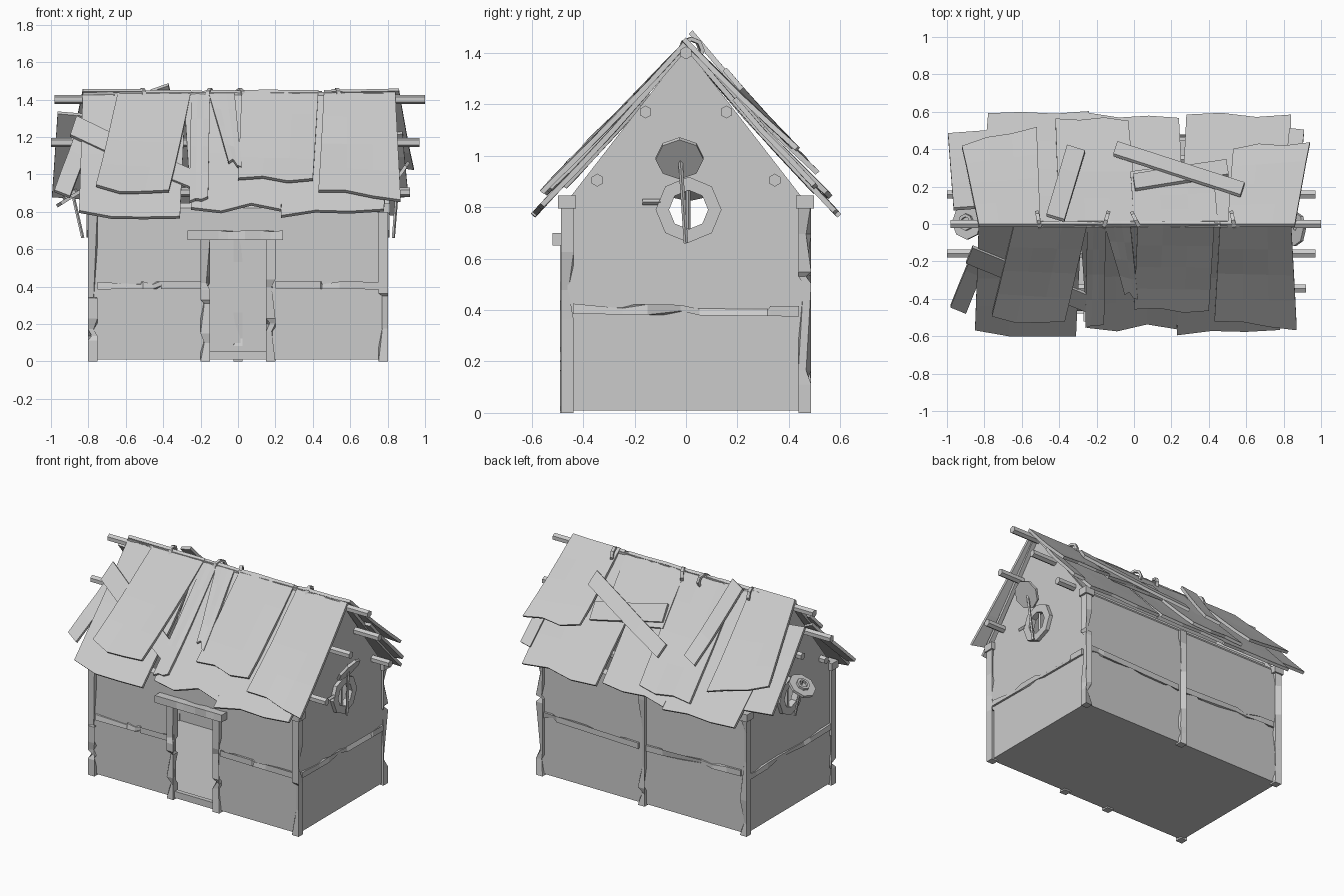
import bpy, bmesh, math, random
from mathutils import Vector, Matrix

random.seed(4)
cube = bpy.data.objects.get("Cube")
if cube:
    bpy.data.objects.remove(cube)

GREY = (0.6, 0.6, 0.6, 1)
mat = bpy.data.materials.new("weathered_grey")
mat.use_nodes = True
mat.diffuse_color = GREY
mat.node_tree.nodes["Principled BSDF"].inputs["Base Color"].default_value = GREY


def finish(name, bm):
    bmesh.ops.recalc_face_normals(bm, faces=bm.faces)
    mesh = bpy.data.meshes.new(name)
    bm.to_mesh(mesh)
    bm.free()
    mesh.materials.append(mat)
    ob = bpy.data.objects.new(name, mesh)
    bpy.context.collection.objects.link(ob)
    return ob


def box(name, lo, hi):
    bm = bmesh.new()
    lo, hi = Vector(lo), Vector(hi)
    bmesh.ops.create_cube(bm, size=1, matrix=Matrix.Translation((lo + hi) / 2) @ Matrix.Diagonal((*(hi - lo), 1)))
    return finish(name, bm)


def rod(name, a, b, r, sides=6):
    """Straight prism between two points."""
    a, b = Vector(a), Vector(b)
    turn = (b - a).to_track_quat('Z', 'Y').to_matrix().to_4x4()
    bm = bmesh.new()
    bmesh.ops.create_cone(bm, cap_ends=True, segments=sides, radius1=r, radius2=r, depth=(b - a).length,
                          matrix=Matrix.Translation((a + b) / 2) @ turn)
    return finish(name, bm)


def timber(name, a, b, u, v, chip=0.02):
    """Squared timber from a to b, half widths u and v, with random chipped corners."""
    a, b, u, v = map(Vector, (a, b, u, v))
    bm = bmesh.new()
    cuts = [0] + sorted(random.uniform(0.08, 0.92) for _ in range(6)) + [1]
    rings = []
    for i, t in enumerate(cuts):
        hit = random.randrange(4) if 0 < i < len(cuts) - 1 else -1
        rings.append([bm.verts.new(a.lerp(b, t) + (u * p + v * q) * (1 - (chip / 0.025 if k == hit else 0)))
                      for k, (p, q) in enumerate([(-1, -1), (1, -1), (1, 1), (-1, 1)])])
    for r, s in zip(rings, rings[1:]):
        for k in range(4):
            bm.faces.new((r[k], r[k - 1], s[k - 1], s[k]))
    bm.faces.new(rings[0])
    bm.faces.new(rings[-1])
    return finish(name, bm)


def cut(target, cutter):
    mod = target.modifiers.new("cut", 'BOOLEAN')
    mod.operation, mod.solver, mod.object = 'DIFFERENCE', 'EXACT', cutter
    bpy.context.view_layer.objects.active = target
    bpy.ops.object.modifier_apply(modifier=mod.name)
    bpy.data.objects.remove(cutter)


# Walls: gabled block, hollowed, with a doorway and two gable windows
X, Y, EAVE, RIDGE = 0.785, 0.465, 0.82, 1.42
bm = bmesh.new()
outline = [(-Y, 0.01), (Y, 0.01), (Y, EAVE), (0, RIDGE), (-Y, EAVE)]
base = bm.faces.new([bm.verts.new((-X, y, z)) for y, z in outline])
grown = bmesh.ops.extrude_face_region(bm, geom=[base])["geom"]
bmesh.ops.translate(bm, vec=(2 * X, 0, 0), verts=[g for g in grown if isinstance(g, bmesh.types.BMVert)])
walls = finish("walls", bm)
cut(walls, box("room", (0.02 - X, 0.02 - Y, 0.03), (X - 0.02, Y - 0.02, 2)))
cut(walls, box("doorway", (-0.16, -0.6, 0.05), (0.16, -0.4, 0.66)))
WIN = 0.79
cut(walls, rod("window_hole", (-1, 0.01, WIN), (1, 0.01, WIN), 0.08, 8))

# Corner posts with caps, back post, door posts, lintel and sill
H = 0.025
for sx in (-1, 1):
    for sy in (-1, 1):
        x, y = sx * 0.777, sy * 0.462
        timber("corner_post", (x, y, 0), (x, y, EAVE), (H, 0, 0), (0, H, 0))
        box("post_cap", (x - 0.035, y - 0.035, 0.795), (x + 0.035, y + 0.035, 0.845))
    timber("door_post", (sx * 0.175, -0.465, 0), (sx * 0.175, -0.465, 0.65), (H, 0, 0), (0, H, 0))
timber("back_post", (0, 0.462, 0), (0, 0.462, EAVE), (H, 0, 0), (0, H, 0))
timber("door_lintel", (-0.27, -0.475, 0.675), (0.24, -0.475, 0.675), (0, 0.045, 0), (0, 0, H), 0.006)
box("door_sill", (-0.15, -0.475, 0.01), (0.15, -0.445, 0.055))

# Chipped mid-height rails on every wall
U, V = (0, 0.014, 0), (0, 0, 0.02)
for sx in (-1, 1):
    timber("front_rail", (sx * 0.2, -Y, 0.41), (sx * 0.75, -Y, 0.405), U, V)
    timber("back_rail", (sx * 0.03, Y, 0.4), (sx * 0.75, Y, 0.42), U, V)
    timber("side_rail", (sx * X, -0.44, 0.405), (sx * X, 0.44, 0.395), (0.014, 0, 0), V)

# Hexagonal ridge pole and purlins poking out of the gables
rod("ridge_pole", (-0.98, 0, 1.4), (1, 0, 1.4), H)
for s in (-1, 1):
    rod("upper_purlin", (-1, s * 0.157, 1.17), (0.97, s * 0.157, 1.17), H)
    rod("lower_purlin", (-0.83, s * 0.345, 0.905), (0.92, s * 0.345, 0.905), H)


# Round windows: octagonal frame, bars, latch, open lid and prop stick
def ring(name, centre, axis, r_out, r_in, depth, sides=8):
    c, n = Vector(centre), Vector(axis).normalized() * depth
    ob = rod(name, c - n, c + n, r_out, sides)
    cut(ob, rod("hole", c - n * 2, c + n * 2, r_in, sides))
    return ob


for s in (-1, 1):
    ring("window_frame", (s * 0.79, 0.01, WIN), (1, 0, 0), 0.128, 0.076, 0.02)
    rod("window_bar", (s * X, 0.01, 0.7), (s * X, 0.01, 0.88), 0.008, 4)
    rod("window_latch", (s * 0.8, -0.1, 0.82), (s * 0.8, -0.17, 0.82), 0.012, 4)
for centre, n in (((0.86, -0.025, 0.99), (0.8, 0, -0.55)), ((-0.89, 0.01, 0.88), (-0.5, 0, 0.8))):
    c, n = Vector(centre), Vector(n).normalized()
    rod("window_lid", c - n * 0.009, c + n * 0.009, 0.093, 8)
    rod("prop_stick", c + Vector((0, 0, 0.04)), (math.copysign(0.83, c.x), 0, 0.66), 0.009, 5)
    if c.x < 0:
        ring("lid_ring", c + n * 0.015, n, 0.045, 0.028, 0.01)


# Roof boards: warped sheets that follow the sagging roof line
def roof_height(y):
    y = abs(y)
    return 1.425 - 1.15 * y + 0.09 * max(0, y - 0.3)


def board(name, side, corners, lift_top, lift_low, rag=0.02, rows=5, cols=4, thick=0.02):
    a, b, c, d = (Vector((x, y)) for x, y in corners)
    bm = bmesh.new()
    grid = []
    for i in range(rows):
        t, row = i / (rows - 1), []
        for j in range(cols):
            p = a.lerp(b, j / (cols - 1)).lerp(d.lerp(c, j / (cols - 1)), t)
            if i == rows - 1:
                p.y += random.uniform(-rag, rag)
            z = roof_height(p.y) + lift_top + (lift_low - lift_top) * t
            row.append(bm.verts.new((p.x, side * p.y, z + random.uniform(-0.003, 0.003))))
        grid.append(row)
    top = [bm.faces.new((r[j], r[j + 1], q[j + 1], q[j]))
           for r, q in zip(grid, grid[1:]) for j in range(cols - 1)]
    # Thicken straight along the roof normal
    grown = bmesh.ops.extrude_face_region(bm, geom=top)["geom"]
    down = Vector((0, side * 0.75, 0.66)) * -thick
    bmesh.ops.translate(bm, vec=down, verts=[g for g in grown if isinstance(g, bmesh.types.BMVert)])
    return finish(name, bm)


def sheet(name, side, top_l, top_r, low_l, low_r, y_l, y_r, lift):
    corners = ((top_l, 0), (top_r, 0), (low_r, y_r), (low_l, y_l))
    return board(name, side, corners, 0.012 + lift / 5, lift)


def strip(name, side, a, b, width, lift):
    a, b = Vector(a), Vector(b)
    n = Vector(((b - a).y, -(b - a).x)).normalized() * width / 2
    return board(name, side, (a - n, a + n, b + n, b - n), lift, lift, 0.004, 4, 2)


LOW, HIGH = 0.015, 0.07
for args in ((-0.83, -0.28, -0.85, -0.31, 0.58, 0.59, LOW), (-0.29, 0.26, -0.25, 0.23, 0.57, 0.55, LOW),
             (0.25, 0.82, 0.23, 0.78, 0.58, 0.58, LOW), (-0.64, -0.25, -0.76, -0.37, 0.5, 0.53, HIGH),
             (-0.25, -0.15, -0.26, -0.16, 0.54, 0.54, 0.05), (-0.16, -0.02, -0.05, 0.02, 0.37, 0.4, HIGH),
             (0.02, 0.43, 0, 0.4, 0.46, 0.47, HIGH), (0.46, 0.84, 0.43, 0.87, 0.53, 0.55, HIGH)):
    sheet("front_roof_board", -1, *args)
for args in ((-0.83, -0.27, -0.78, -0.24, 0.59, 0.59, LOW), (-0.28, 0.27, -0.24, 0.24, 0.58, 0.58, LOW),
             (0.25, 0.83, 0.28, 0.84, 0.58, 0.58, LOW), (-0.83, -0.5, -0.92, -0.52, 0.43, 0.5, 0.09),
             (-0.4, 0.02, -0.42, -0.03, 0.56, 0.56, 0.05), (0, 0.45, -0.02, 0.42, 0.3, 0.33, 0.05),
             (0.5, 0.86, 0.53, 0.94, 0.41, 0.45, 0.1)):
    sheet("back_roof_board", 1, *args)

# Loose planks nailed across the roof
for side, a, b, width, lift in ((-1, (-0.88, 0.17), (-0.22, 0.44), 0.09, 0.035),
                                (-1, (-0.82, 0.17), (-0.94, 0.46), 0.09, -0.005),
                                (1, (-0.42, 0.04), (-0.31, 0.41), 0.1, 0.09),
                                (1, (-0.1, 0.41), (0.58, 0.19), 0.07, 0.1),
                                (1, (0, 0.23), (0.5, 0.31), 0.08, 0.07),
                                (1, (-0.79, 0.1), (-0.82, 0.5), 0.35, 0.01),
                                (1, (0.84, 0.2), (0.87, 0.51), 0.08, 0.03)):
    strip("loose_plank", side, a, b, width, lift)

# Ridge cap pieces and the hoops that bind them
for i in range(5):
    x = -0.83 + i * 0.335
    timber("ridge_cap", (x, 0, 1.425), (x + 0.33, 0, 1.425 + random.uniform(-0.006, 0.006)),
           (0, 0.016, 0), (0, 0, 0.012), 0.008)
for x, lean in ((-0.51, 0.2), (-0.15, -0.3), (0.01, 0.5), (0.53, 0.2)):
    ring("ridge_hoop", (x, 0.02, 1.41), (1, lean, 0), 0.052, 0.036, 0.01)
